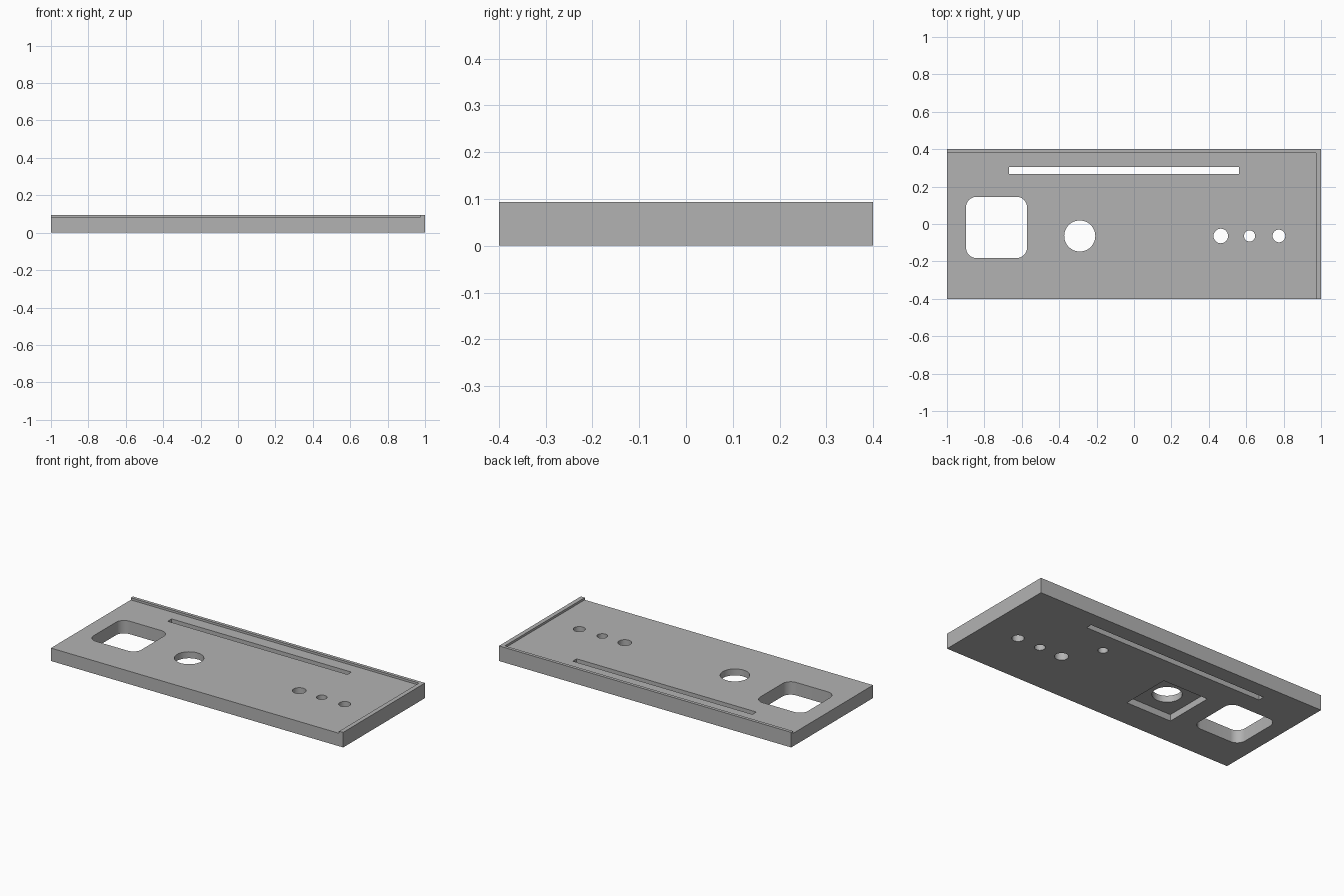
import bpy
import bmesh
from math import cos, sin, pi, radians

cube = bpy.data.objects.get("Cube")
if cube:
    bpy.data.objects.remove(cube, do_unlink=True)

BASE, TOP = 0.08, 0.0935      # plate surface and rim height
HOLE_Y = -0.064               # row shared by the round holes

# Single plain grey
grey = bpy.data.materials.new("plain_grey")
grey.use_nodes = True
colour = (0.45, 0.45, 0.45, 1)
grey.diffuse_color = colour
grey.node_tree.nodes["Principled BSDF"].inputs["Base Color"].default_value = colour


def prism(name, outline, z0, z1):
    """Extrude a flat outline between two heights."""
    bm = bmesh.new()
    face = bm.faces.new([bm.verts.new((x, y, z0)) for x, y in outline])
    top = bmesh.ops.extrude_face_region(bm, geom=[face])["geom"]
    verts = [v for v in top if isinstance(v, bmesh.types.BMVert)]
    bmesh.ops.translate(bm, vec=(0, 0, z1 - z0), verts=verts)
    bmesh.ops.recalc_face_normals(bm, faces=bm.faces)
    mesh = bpy.data.meshes.new(name)
    bm.to_mesh(mesh)
    bm.free()
    mesh.materials.append(grey)
    obj = bpy.data.objects.new(name, mesh)
    bpy.context.collection.objects.link(obj)
    return obj


def rect(x0, x1, y0, y1):
    return [(x0, y0), (x1, y0), (x1, y1), (x0, y1)]


def circle(x, y, r, n=48):
    return [(x + r * cos(2 * pi * i / n), y + r * sin(2 * pi * i / n)) for i in range(n)]


def rounded_rect(x0, x1, y0, y1, r, n=10):
    centres = [(x1 - r, y1 - r), (x0 + r, y1 - r), (x0 + r, y0 + r), (x1 - r, y0 + r)]
    return [(cx + r * cos(pi / 2 * (k + i / n)), cy + r * sin(pi / 2 * (k + i / n)))
            for k, (cx, cy) in enumerate(centres) for i in range(n + 1)]


panel = prism("panel", rect(-1, 1, -0.4, 0.4), 0, TOP)


def cut(name, outline, z0=-0.1, z1=0.2):
    """Subtract a prism from the panel."""
    cutter = prism(name, outline, z0, z1)
    cutter.hide_render = True
    mod = panel.modifiers.new(name, "BOOLEAN")
    mod.operation = "DIFFERENCE"
    mod.solver = "EXACT"
    mod.object = cutter
    bpy.context.view_layer.objects.active = panel
    bpy.ops.object.modifier_apply(modifier=name)
    bpy.data.objects.remove(cutter, do_unlink=True)


# Lower the top, leaving a thin rim along the back and left edges
cut("rim_recess", rect(-1.1, 0.973, -0.5, 0.38), BASE, 0.2)

# Through openings
cut("window", rounded_rect(-0.898, -0.572, -0.182, 0.145, 0.055))
cut("slot", rect(-0.668, 0.562, 0.267, 0.305))
cut("large_hole", circle(-0.29, HOLE_Y, 0.083))
for x, r in ((0.464, 0.039), (0.618, 0.03), (0.775, 0.034)):
    cut("small_hole", circle(x, HOLE_Y, r, 32))

# Underside square pocket around the large hole, and a blind hole
cut("square_pocket", rect(-0.445, -0.135, HOLE_Y - 0.157, HOLE_Y + 0.157), -0.1, 0.04)
cut("blind_hole", circle(0.333, 0.133, 0.028, 32), -0.1, 0.053)

# Smooth the round walls, keep the edges sharp
bpy.ops.object.select_all(action="DESELECT")
panel.select_set(True)
bpy.context.view_layer.objects.active = panel
bpy.ops.object.shade_smooth_by_angle(angle=radians(30))
